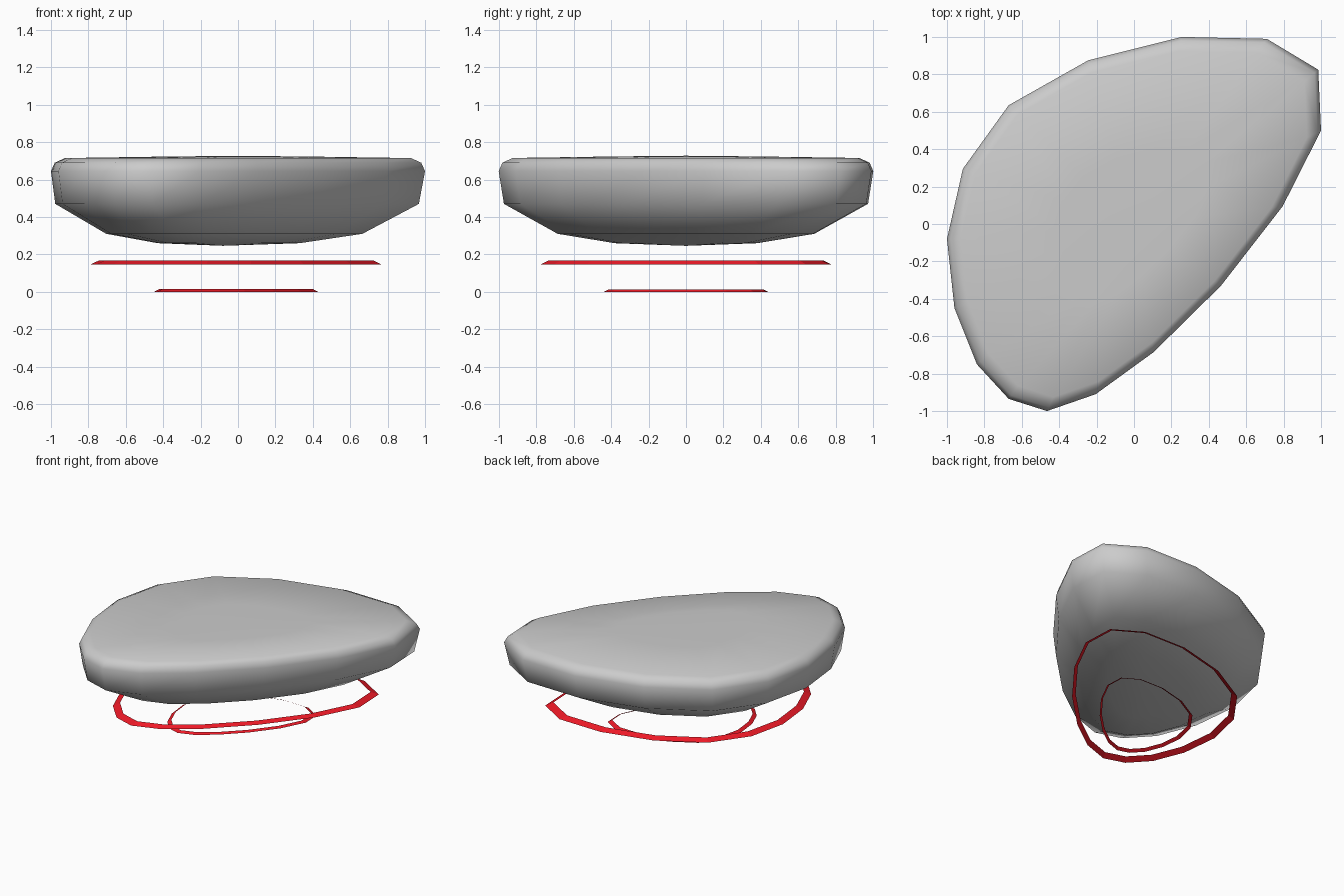
import bpy, bmesh

if "Cube" in bpy.data.objects:
    bpy.data.objects.remove(bpy.data.objects["Cube"])

# Lopsided egg outline shared by every part
OUTLINE = [(0.255, 1.0), (0.71, 0.99), (0.985, 0.825), (1.0, 0.50),
           (0.795, 0.095), (0.465, -0.33), (0.105, -0.685), (-0.205, -0.91),
           (-0.465, -1.0), (-0.67, -0.935), (-0.84, -0.75), (-0.96, -0.45),
           (-1.0, -0.08), (-0.915, 0.295), (-0.67, 0.635), (-0.245, 0.875)]


def loft(name, levels, bottom=None, top=None, color=None):
    """Skin scaled outlines (scale, x shift, z), closing to points if given."""
    bm = bmesh.new()
    rings = [[bm.verts.new((x * s + dx, y * s, z)) for x, y in OUTLINE]
             for s, dx, z in levels]
    n = len(OUTLINE)
    for a, b in zip(rings, rings[1:]):
        for i in range(n):
            j = (i + 1) % n
            bm.faces.new((a[j], a[i], b[i], b[j]))
    if bottom:
        p = bm.verts.new(bottom)
        for i in range(n):
            bm.faces.new((p, rings[0][i], rings[0][(i + 1) % n]))
    if top:
        p = bm.verts.new(top)
        for i in range(n):
            bm.faces.new((p, rings[-1][(i + 1) % n], rings[-1][i]))
    for f in bm.faces:
        f.smooth = bottom is not None
    me = bpy.data.meshes.new(name)
    bm.to_mesh(me)
    bm.free()
    ob = bpy.data.objects.new(name, me)
    bpy.context.collection.objects.link(ob)
    if color:
        mat = bpy.data.materials.new(name + "_color")
        mat.diffuse_color = color
        mat.use_nodes = True
        mat.node_tree.nodes["Principled BSDF"].inputs["Base Color"].default_value = mat.diffuse_color
        me.materials.append(mat)
    return ob


# Floating pebble: rounded underside, tight rim, nearly flat top
loft("pebble_body",
     [(0.38, -0.05, 0.26), (0.685, -0.02, 0.31), (0.972, -0.005, 0.47),
      (1.0, 0, 0.645), (0.98, 0, 0.69), (0.925, 0, 0.715), (0.4, 0, 0.723)],
     bottom=(-0.08, 0, 0.246), top=(0, 0, 0.727))

# Thin sloped red bands hovering underneath
RED = (0.85, 0.01, 0.02, 1)
loft("large_band", [(0.78, -0.01, 0.145), (0.735, -0.01, 0.167)], color=RED)
loft("small_band", [(0.438, -0.01, 0.0), (0.412, -0.01, 0.014)], color=RED)
